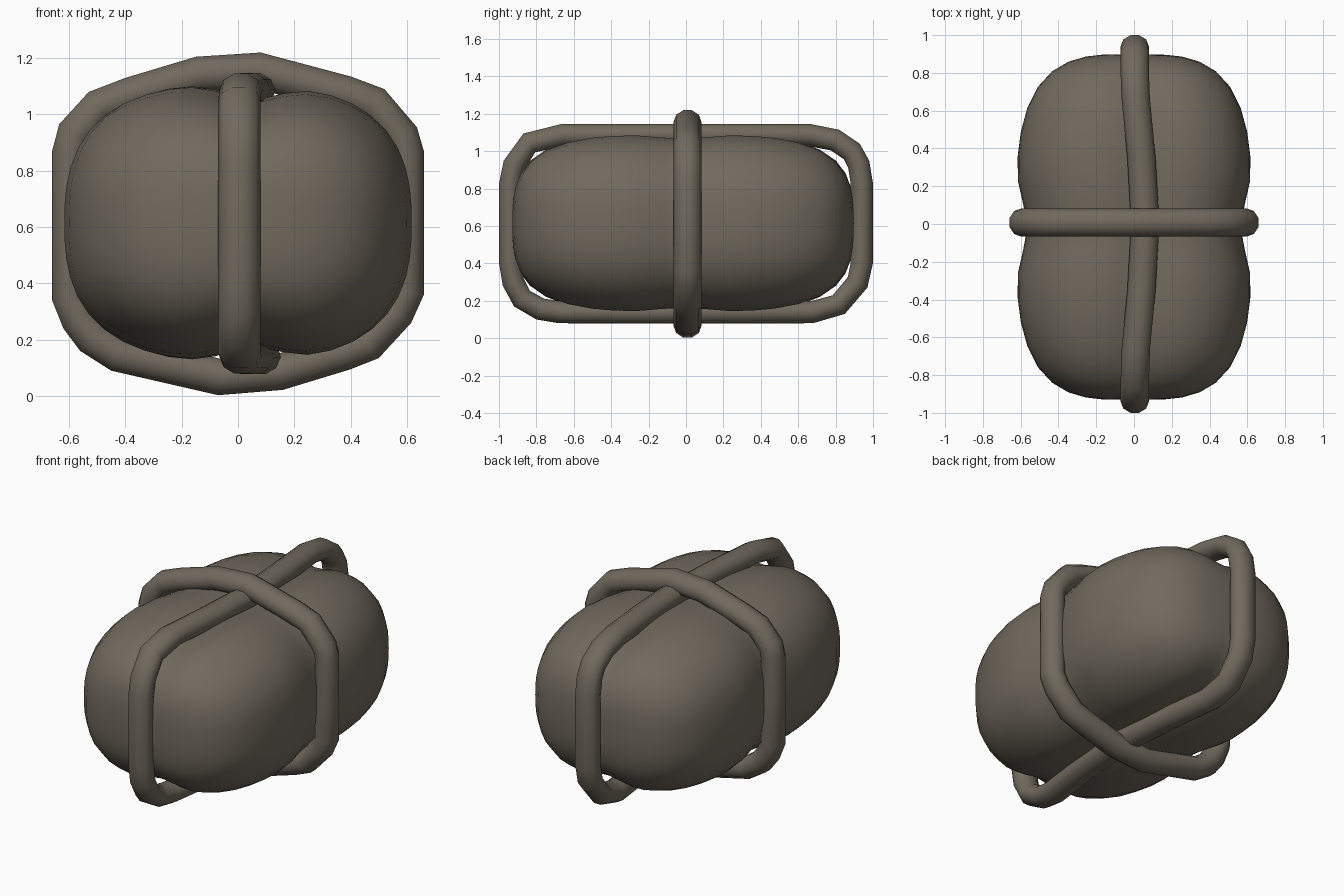
import bpy, bmesh, math
from mathutils import Vector

if "Cube" in bpy.data.objects:
    bpy.data.objects.remove(bpy.data.objects["Cube"])

mat = bpy.data.materials.new("drab brown grey")
mat.diffuse_color = (0.165, 0.143, 0.112, 1)
mat.use_nodes = True
mat.node_tree.nodes["Principled BSDF"].inputs["Base Color"].default_value = mat.diffuse_color


def finish(bm, name):
    bmesh.ops.recalc_face_normals(bm, faces=bm.faces)
    me = bpy.data.meshes.new(name)
    bm.to_mesh(me)
    bm.free()
    me.materials.append(mat)
    for p in me.polygons:
        p.use_smooth = True
    ob = bpy.data.objects.new(name, me)
    bpy.context.collection.objects.link(ob)
    return ob


# sideways bow of the long rope (and of the groove it presses) along y
def bow_at(y):
    return min(1, 1.25 * max(0, 1 - abs(y) / 0.72))


# stuffed bundle: rounded box, squeezed where the ropes cross it
def bundle():
    bm = bmesh.new()
    bmesh.ops.create_cube(bm, size=2)
    bmesh.ops.subdivide_edges(bm, edges=bm.edges[:], cuts=11, use_grid_fill=True)
    p, m = 2.6, 3.3
    for v in bm.verts:
        c = [math.tan(a * math.pi / 4) for a in v.co]
        side = (abs(c[0]) ** p + abs(c[2]) ** p) ** (1 / p)
        r = (side ** m + abs(c[1]) ** m) ** (1 / m)
        x, y, z = 0.627 * c[0] / r, 0.917 * c[1] / r, 0.5 * c[2] / r
        gx = math.exp(-((x - 0.02 - 0.045 * bow_at(y)) / 0.14) ** 2)
        gy = math.exp(-(y / 0.18) ** 2)
        v.co = (x * (1 - 0.10 * gy),
                y * (1 - 0.005 * gx) - 0.016,
                z * (1 - 0.11 * gx) * (1 - 0.045 * gy) + 0.615)
    return finish(bm, "bundle")


# flattened rope loop swept along an outer outline (u, z) with sideways drift
def rope(name, outer, place, thick=0.06, wide=0.075, sides=10):
    pts = [Vector(p) for p in outer]
    k = len(pts)
    bm = bmesh.new()
    rings = []
    for i, p in enumerate(pts):
        t = (pts[(i + 1) % k] - pts[i - 1]).normalized()
        nrm = Vector((-t.y, t.x))            # outward for a clockwise outline
        c = p - nrm * thick
        ring = []
        for j in range(sides):
            a = math.tau * (j + 0.5) / sides
            q = c + nrm * thick * math.cos(a) * 1.04
            ring.append(bm.verts.new(place(q.x, q.y, wide * math.sin(a), c)))
        rings.append(ring)
    for i in range(k):
        a, b = rings[i], rings[(i + 1) % k]
        for j in range(sides):
            m = (j + 1) % sides
            bm.faces.new((a[j], a[m], b[m], b[j]))
    return finish(bm, name)


bundle()

cross = [(-0.66, 0.34), (-0.66, 0.6), (-0.66, 0.87), (-0.635, 0.965), (-0.53, 1.08),
         (-0.4, 1.13), (-0.15, 1.205), (0.08, 1.22), (0.4, 1.135), (0.52, 1.09),
         (0.635, 0.955), (0.66, 0.87), (0.66, 0.6), (0.66, 0.36), (0.615, 0.26),
         (0.5, 0.135), (0.4, 0.095), (0.16, 0.022), (-0.07, 0.003), (-0.45, 0.09),
         (-0.56, 0.16), (-0.62, 0.24)]
rope("cross_rope", cross, lambda u, z, s, c: (u, s + 0.008, z), thick=0.065)

long = [(-1, 0.4), (-1, 0.83), (-0.975, 0.95), (-0.87, 1.095), (-0.67, 1.145),
        (-0.35, 1.147), (0, 1.147), (0.35, 1.147), (0.67, 1.145), (0.82, 1.115),
        (0.93, 1.04), (0.98, 0.95), (1, 0.83), (1, 0.4), (0.97, 0.27), (0.85, 0.13),
        (0.68, 0.08), (0.35, 0.078), (0, 0.078), (-0.35, 0.078), (-0.68, 0.08),
        (-0.8, 0.1), (-0.92, 0.17), (-0.98, 0.28)]


# the long rope bows sideways where it passes under the cross rope
def place_long(u, z, s, c):
    shift = 0.055 if c.y > 0.6 else 0.075
    return (s + 0.004 + shift * bow_at(c.x), u, z)


rope("long_rope", long, place_long)
